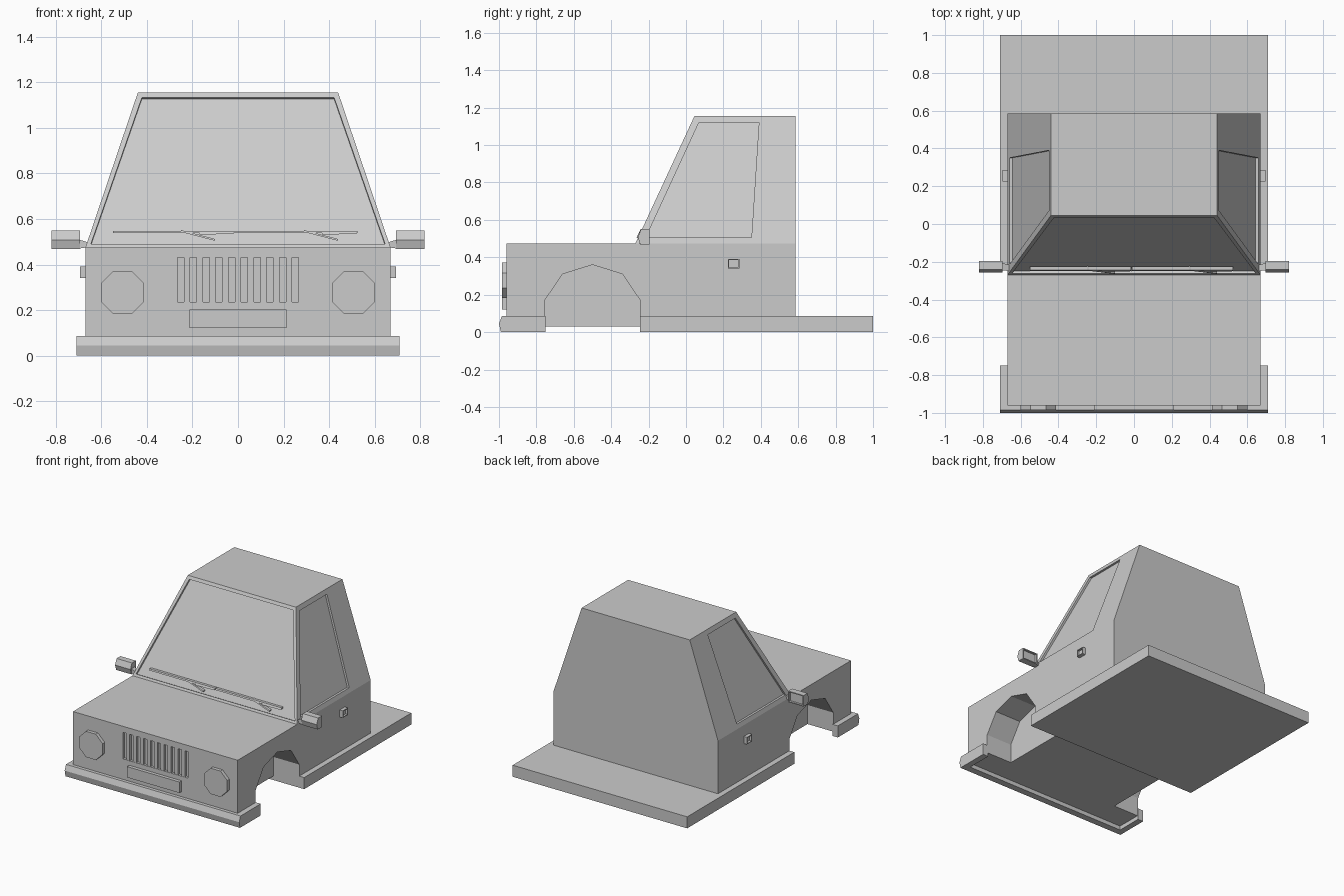
import bpy, bmesh
from mathutils import Vector

old = bpy.data.objects.get("Cube")
if old:
    bpy.data.objects.remove(old, do_unlink=True)

GREY = (0.6, 0.6, 0.6, 1)
grey = bpy.data.materials.new("plain grey")
grey.use_nodes = True
grey.diffuse_color = GREY
grey.node_tree.nodes["Principled BSDF"].inputs["Base Color"].default_value = GREY


def loft(name, start, end):
    """Solid between two matching outlines."""
    bm = bmesh.new()
    a = [bm.verts.new(p) for p in start]
    b = [bm.verts.new(p) for p in end]
    bm.faces.new(a)
    bm.faces.new(b)
    for i in range(len(a)):
        j = (i + 1) % len(a)
        bm.faces.new((a[i], a[j], b[j], b[i]))
    bmesh.ops.recalc_face_normals(bm, faces=bm.faces)
    mesh = bpy.data.meshes.new(name)
    bm.to_mesh(mesh)
    bm.free()
    mesh.materials.append(grey)
    obj = bpy.data.objects.new(name, mesh)
    bpy.context.collection.objects.link(obj)
    return obj


def side_prism(name, profile, x0, x1):
    """Extrude a (y, z) profile along x."""
    return loft(name, [(x0, y, z) for y, z in profile], [(x1, y, z) for y, z in profile])


def box(name, x0, x1, y0, y1, z0, z1):
    return side_prism(name, [(y0, z0), (y1, z0), (y1, z1), (y0, z1)], x0, x1)


def cut(target, cutter):
    """Subtract the cutter and discard it."""
    cutter.hide_render = True
    mod = target.modifiers.new("cut", "BOOLEAN")
    mod.operation = "DIFFERENCE"
    mod.solver = "EXACT"
    mod.object = cutter
    bpy.context.view_layer.objects.active = target
    bpy.ops.object.modifier_apply(modifier=mod.name)
    bpy.data.objects.remove(cutter, do_unlink=True)


def recess(obj, direction, margin, depth):
    """Inset and sink the face looking along the direction."""
    bm = bmesh.new()
    bm.from_mesh(obj.data)
    face = max(bm.faces, key=lambda f: f.normal.dot(Vector(direction)))
    bmesh.ops.inset_region(bm, faces=[face], thickness=margin)
    shift = face.normal * -depth
    ring = bmesh.ops.extrude_discrete_faces(bm, faces=[face])["faces"][0]
    bmesh.ops.translate(bm, verts=ring.verts, vec=shift)
    bm.to_mesh(obj.data)
    bm.free()


# Lower body with front wheel wells
HALF, FRONT, BACK, DECK = 0.67, -0.96, 0.585, 0.475
body = box("body", -HALF, HALF, FRONT, BACK, 0.03, DECK)
arch = [(-0.755, -0.1), (-0.755, 0.17), (-0.66, 0.31), (-0.5, 0.36),
        (-0.34, 0.31), (-0.245, 0.17), (-0.245, -0.1)]
for s in (1, -1):
    cut(body, side_prism("well_cutter", arch, 0.46 * s, 0.8 * s))

# Recessed grille with vertical slats
cut(body, box("grille_cutter", -0.265, 0.265, -1.1, FRONT + 0.02, 0.235, 0.43))
for i in range(9):
    x = (i - 4) * 0.056
    box("grille_slat", x - 0.014, x + 0.014, FRONT + 0.002, FRONT + 0.025, 0.235, 0.43)

# Cab tapering to the roof, with sunken windows
ROOF, ROOF_HALF = 1.155, 0.44
cab = loft("cab",
           [(-HALF, -0.27, DECK), (HALF, -0.27, DECK), (HALF, BACK, DECK), (-HALF, BACK, DECK)],
           [(-ROOF_HALF, 0.045, ROOF), (ROOF_HALF, 0.045, ROOF),
            (ROOF_HALF, BACK, ROOF), (-ROOF_HALF, BACK, ROOF)])
recess(cab, (0, -0.9, 0.4), 0.03, 0.015)
lean = (HALF - ROOF_HALF) / (ROOF - DECK)
window = [(-0.215, 0.505), (0.35, 0.505), (0.39, 1.122), (0.07, 1.122)]
for s in (1, -1):
    def on_side(offset):
        return [(s * (HALF - (z - DECK) * lean + offset), y, z) for y, z in window]
    cut(cab, loft("window_cutter", on_side(-0.016), on_side(0.1)))

# Wipers lying on the windscreen slope
slope = 0.315 / (ROOF - DECK)


def wiper_bar(name, x0, z0, x1, z1, w):
    def end(x, z):
        return [(x, -0.27 + (z + dz - DECK) * slope + dy, z + dz)
                for dz, dy in ((-w, 0.012), (w, 0.012), (w, -0.008), (-w, -0.008))]
    loft(name, end(x0, z0), end(x1, z1))


for x in (-0.55, -0.01):
    wiper_bar("wiper_blade", x, 0.543, x + 0.535, 0.543, 0.005)
    wiper_bar("wiper_arm", x + 0.3, 0.547, x + 0.45, 0.508, 0.004)
    wiper_bar("wiper_link", x + 0.38, 0.535, x + 0.53, 0.537, 0.003)

# Front bumper wrapping round the corners
bumper = [(-0.94, 0), (-0.94, 0.085), (-0.985, 0.085), (-1, 0.045), (-0.99, 0)]
side_prism("front_bumper", bumper, -0.71, 0.71)
for s in (1, -1):
    box("bumper_end", 0.665 * s, 0.71 * s, -0.95, -0.75, 0, 0.085)

# Rear deck
box("rear_deck", -0.71, 0.71, -0.245, 1, 0, 0.085)

# Front plate
box("front_plate", -0.213, 0.213, -0.985, FRONT + 0.005, 0.122, 0.202)

for s in (1, -1):
    # Octagonal headlights
    outline = [(0.095, 0.04), (0.04, 0.095), (-0.04, 0.095), (-0.095, 0.04),
               (-0.095, -0.04), (-0.04, -0.095), (0.04, -0.095), (0.095, -0.04)]
    loft("headlight", [(0.507 * s + x, -0.985, 0.277 + z) for x, z in outline],
         [(0.507 * s + x, FRONT + 0.005, 0.277 + z) for x, z in outline])

    # Door handles
    handle = box("door_handle", 0.665 * s, 0.695 * s, 0.225, 0.285, 0.34, 0.392)
    recess(handle, (s, 0, 0), 0.008, 0.015)

    # Wing mirrors and their tapered arms
    shell = [(-0.195, 0.468), (-0.195, 0.55), (-0.24, 0.55), (-0.257, 0.508), (-0.245, 0.468)]
    mirror = side_prism("wing_mirror", shell, 0.695 * s, 0.82 * s)
    recess(mirror, (0, 1, 0), 0.01, 0.015)
    loft("mirror_arm",
         [(0.65 * s, y, z) for y, z in ((-0.25, 0.477), (-0.22, 0.477), (-0.22, 0.495), (-0.25, 0.495))],
         [(0.7 * s, y, z) for y, z in ((-0.245, 0.47), (-0.205, 0.47), (-0.205, 0.51), (-0.245, 0.51))])
